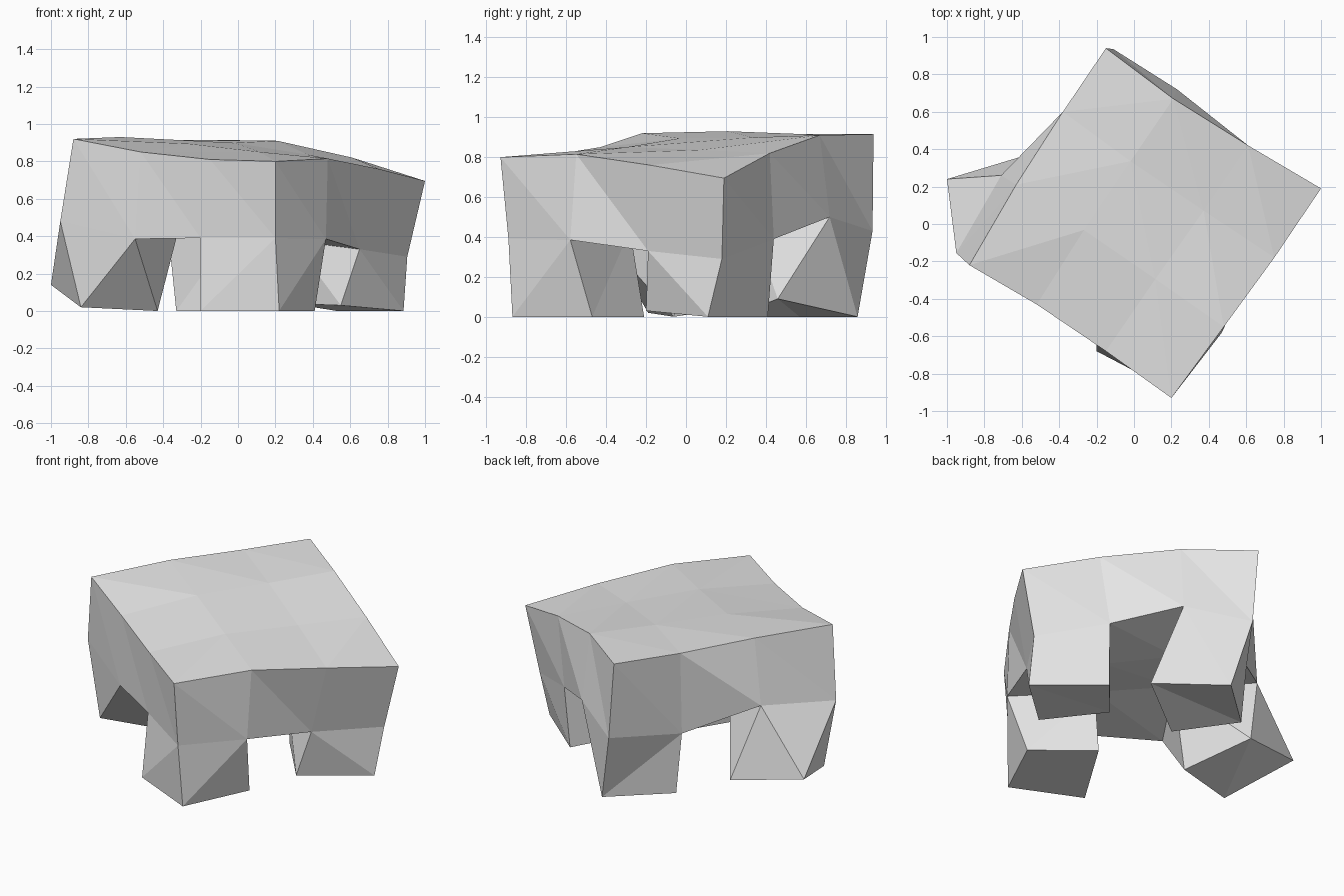
import bpy
import bmesh
from mathutils import Vector

default_cube = bpy.data.objects.get("Cube")
if default_cube:
    bpy.data.objects.remove(default_cube, do_unlink=True)


def make_material(name, colour):
    material = bpy.data.materials.new(name)
    material.use_nodes = True
    material.diffuse_color = colour
    shader = material.node_tree.nodes["Principled BSDF"]
    shader.inputs["Base Color"].default_value = colour
    return material


# Grid cells around the rim, anticlockwise from the right front corner
RING = ([(i, 0) for i in range(3)] + [(3, j) for j in range(3)]
        + [(i, 3) for i in (3, 2, 1)] + [(0, j) for j in (3, 2, 1)])


def rim_grid(rim):
    """Fill the inside of a warped square rim by blending its four sides."""
    p = {cell: Vector(co) for cell, co in zip(RING, rim)}

    for i in (1, 2):
        for j in (1, 2):
            u, v = i / 3, j / 3
            across = p[i, 0].lerp(p[i, 3], v)
            along = p[0, j].lerp(p[3, j], u)
            front = p[0, 0].lerp(p[3, 0], u)
            back = p[0, 3].lerp(p[3, 3], u)
            p[i, j] = across + along - front.lerp(back, v)
    return p


def cell_corners(i, j):
    return [(i, j), (i + 1, j), (i + 1, j + 1), (i, j + 1)]


# Slab rims: upper edge and lower edge
upper_rim = [(-.88, -.22, .92), (-.52, -.43, .85), (-.15, -.68, .81),
             (.2, -.93, .8), (.48, -.55, .815), (.75, -.18, .76),
             (1, .19, .695), (.61, .42, .82), (.21, .67, .91),
             (-.15, .94, .915), (-.38, .6, .915), (-.63, .21, .93)]
lower_rim = [(-.95, -.155, .48), (-.55, -.4, .385), (-.2, -.62, .39),
             (.2, -.89, .39), (.47, -.58, .385), (.65, -.19, .33),
             (.905, .18, .29), (.55, .44, .39), (.23, .72, .5),
             (-.11, .935, .43), (-.37, .57, .39), (-.71, .26, .54)]

# Feet of the four legs, keyed by the slab cell each leg grows from
feet = {
    (0, 0): [(-.84, -.19, .02), (-.43, -.06, 0), (-.57, .37, .07), (-1, .24, .14)],
    (2, 0): [(-.2, -.68, 0), (.22, -.87, 0), (.41, -.47, 0), (.09, -.21, 0)],
    (2, 2): [(.28, .12, .04), (.55, -.2, .03), (.885, .11, 0), (.53, .41, 0)],
    (0, 2): [(-.33, .57, 0), (-.09, .23, 0), (.26, .46, .09), (-.01, .86, 0)],
}

bm = bmesh.new()
upper = {cell: bm.verts.new(co) for cell, co in rim_grid(upper_rim).items()}
lower = {cell: bm.verts.new(co) for cell, co in rim_grid(lower_rim).items()}

# Slab top, and underside between the legs
for i in range(3):
    for j in range(3):
        corners = cell_corners(i, j)
        bm.faces.new([upper[c] for c in corners])
        if (i, j) not in feet:
            bm.faces.new([lower[c] for c in reversed(corners)])

# Slab walls, each panel folded along its falling diagonal
for a, b in zip(RING, RING[1:] + RING[:1]):
    bm.faces.new((lower[a], lower[b], upper[a]))
    bm.faces.new((upper[a], lower[b], upper[b]))

# Legs
for cell, points in feet.items():
    hips = [lower[c] for c in cell_corners(*cell)]
    foot = [bm.verts.new(co) for co in points]
    for k in range(4):
        n = (k + 1) % 4
        bm.faces.new((foot[k], foot[n], hips[n], hips[k]))
    bm.faces.new(foot[::-1])

bmesh.ops.triangulate(bm, faces=bm.faces[:], quad_method='SHORT_EDGE')
bmesh.ops.recalc_face_normals(bm, faces=bm.faces[:])

mesh = bpy.data.meshes.new("warped_table")
bm.to_mesh(mesh)
bm.free()
mesh.materials.append(make_material("plain_grey", (.8, .8, .8, 1)))
table = bpy.data.objects.new("warped_table", mesh)
bpy.context.collection.objects.link(table)
